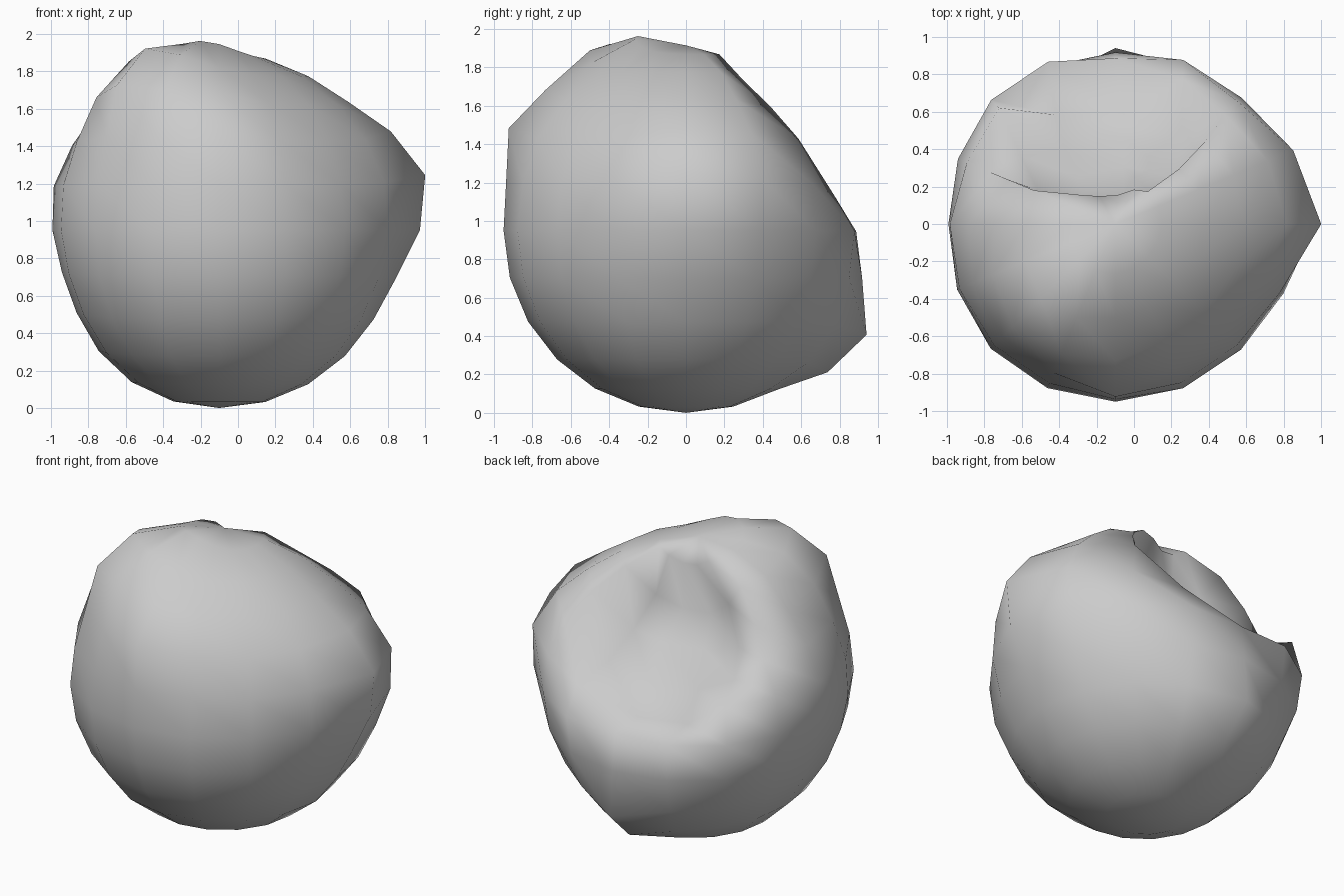
import bpy, bmesh
from math import sin, cos, radians, degrees, exp
from mathutils import Vector

if "Cube" in bpy.data.objects:
    bpy.data.objects.remove(bpy.data.objects["Cube"])

R = 0.95
CENTRE = Vector((-0.1, 0.0, 0.95))


def direction(azimuth, colatitude):
    a, c = radians(azimuth), radians(colatitude)
    return Vector((sin(c) * cos(a), sin(c) * sin(a), cos(c)))


# Bumps and dents: direction, height, angular spread in degrees
BUMPS = [
    (direction(6, 76), 0.205, 15),     # right knob
    (direction(90, 125), 0.155, 10),   # lower back knob
    (direction(228, 36), 0.19, 13),    # top shoulder
    (direction(260, 15), 0.06, 8),     # crown
    (direction(268, 56), 0.125, 10),   # front brow
    (direction(180, 108), -0.08, 22),  # left dent
    (direction(180, 50), -0.03, 12),   # upper left dent
    (direction(148, 58), -0.13, 13),   # lowered left rim of crater
    (direction(95, 92), -0.07, 9),     # lowered lip of crater
]

# Crater: axis, depth, flat floor radius and rim radius in degrees
CRATER, DEPTH, FLOOR, RIM = direction(97, 50), 0.48, 21, 42

# Boulder body
bm = bmesh.new()
bmesh.ops.create_uvsphere(bm, u_segments=16, v_segments=12, radius=R)
for v in bm.verts:
    n = v.co.normalized()
    radius = R
    for d, height, spread in BUMPS:
        ang = degrees(n.angle(d))
        radius += height * exp(-0.5 * (ang / spread) ** 2)
    t = (RIM - degrees(n.angle(CRATER))) / (RIM - FLOOR)
    t = min(max(t, 0.0), 1.0)
    push = DEPTH * t * t * (3 - 2 * t)
    v.co = CENTRE + n * radius - CRATER * push

for f in bm.faces:
    f.smooth = True
bmesh.ops.recalc_face_normals(bm, faces=bm.faces)
mesh = bpy.data.meshes.new("boulder")
bm.to_mesh(mesh)
bm.free()
boulder = bpy.data.objects.new("boulder", mesh)
bpy.context.collection.objects.link(boulder)
